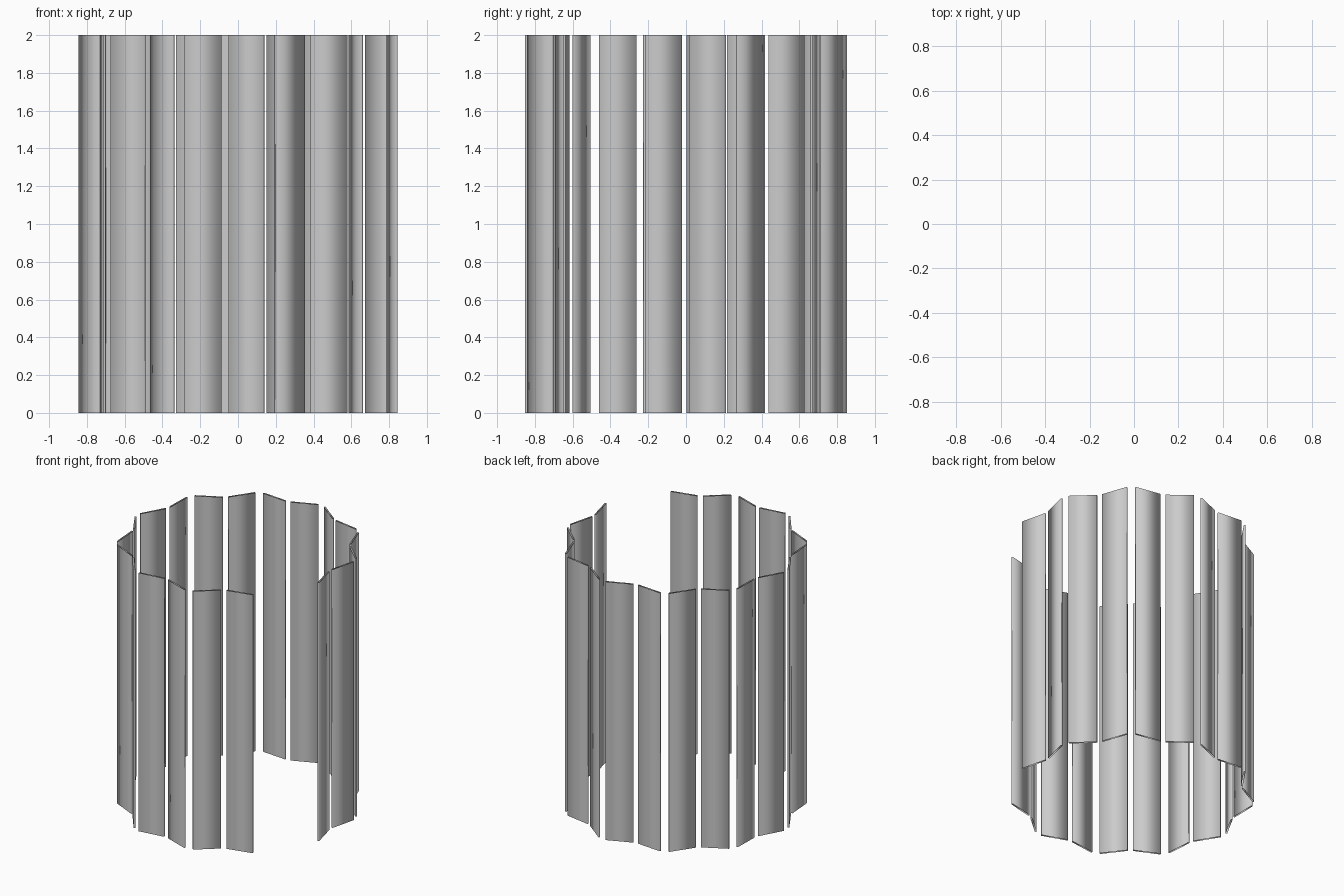
import bpy, math
from mathutils import Vector

if "Cube" in bpy.data.objects:
    bpy.data.objects.remove(bpy.data.objects["Cube"])

COUNT = 20          # slats, leaving an opening at the front right
PITCH = 16.5        # degrees between slats
RADIUS = 0.811
WIDTH, THICK, HEIGHT = 0.20, 0.012, 2.0
TILT = 22           # alternating zigzag tilt


def slat_profile(i):
    """Rectangular outline of one slat in plan."""
    a = math.radians((i - 0.5) * PITCH)
    t = a + math.pi / 2 + math.radians(TILT if i % 2 == 0 else -TILT)
    c = Vector((math.cos(a), math.sin(a))) * RADIUS
    u = Vector((math.cos(t), math.sin(t))) * WIDTH / 2
    n = Vector((math.sin(t), -math.cos(t))) * THICK / 2
    return [c - u + n, c + u + n, c + u - n, c - u - n][::-1]


profiles = [slat_profile(i) for i in range(COUNT)]

# centre of the whole ring in plan
xs = [p.x for pr in profiles for p in pr]
ys = [p.y for pr in profiles for p in pr]
mid = Vector(((min(xs) + max(xs)) / 2, (min(ys) + max(ys)) / 2))

# upright slats: open-ended thin sleeves, smooth shaded
for i, pr in enumerate(profiles):
    pr = [p - mid for p in pr][::-1]
    verts = [(p.x, p.y, z) for z in (0, HEIGHT) for p in pr]
    faces = [(j, (j + 1) % 4, 4 + (j + 1) % 4, 4 + j) for j in range(4)]
    me = bpy.data.meshes.new("slat")
    me.from_pydata(verts, [], faces)
    me.polygons.foreach_set("use_smooth", [True] * 4)
    # make all faces point outward
    c = sum((Vector(v) for v in verts), Vector()) / 8
    f = me.polygons[0]
    if f.normal.dot(f.center - c) < 0:
        me.flip_normals()
    me.update()
    ob = bpy.data.objects.new(f"slat_{i + 1:02d}", me)
    bpy.context.collection.objects.link(ob)
